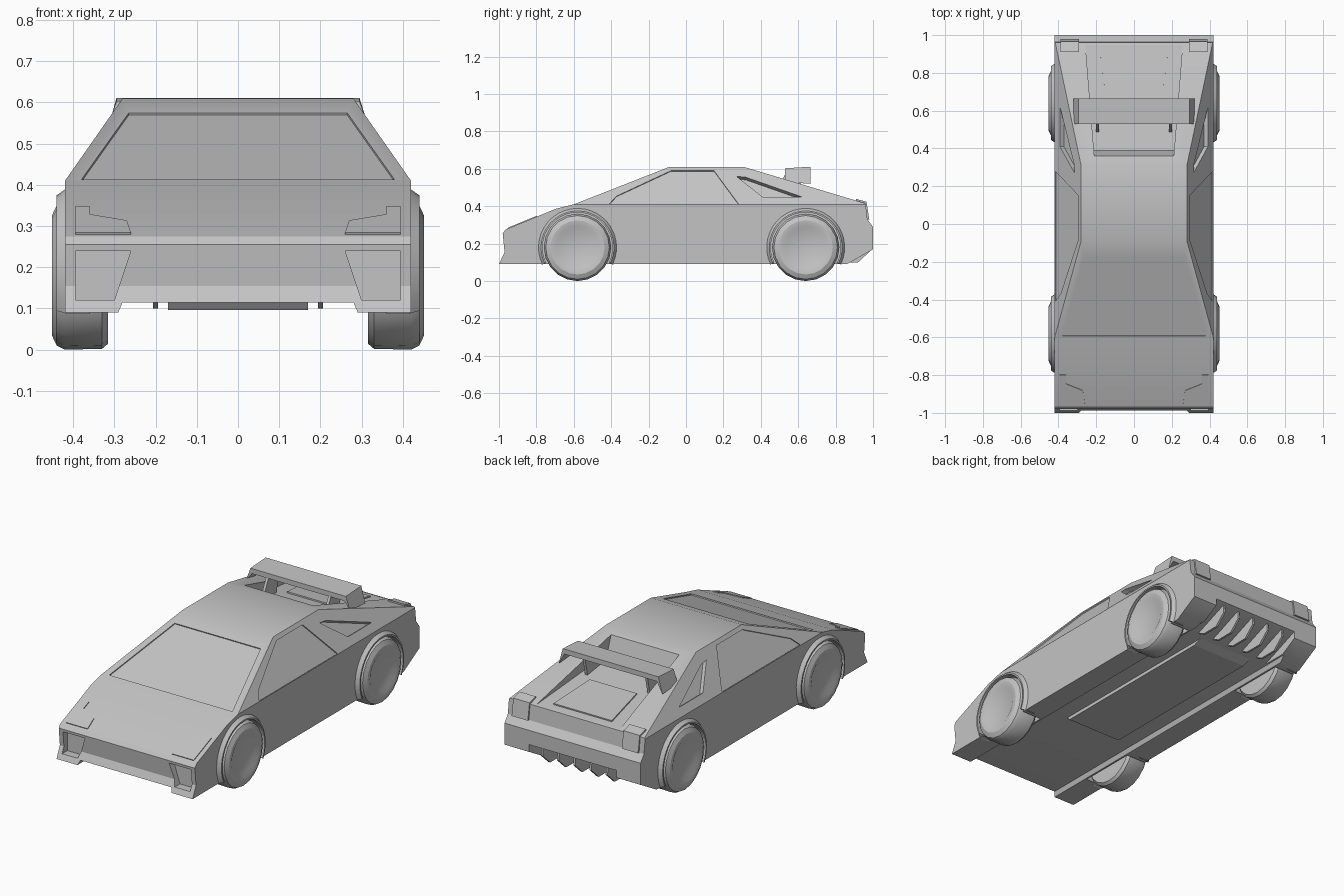
import bpy, bmesh
from math import sin, cos, radians
from mathutils import Vector

cube = bpy.data.objects.get("Cube")
if cube:
    bpy.data.objects.remove(cube, do_unlink=True)

grey = bpy.data.materials.new("light_grey")
grey.use_nodes = True
grey.diffuse_color = (0.55, 0.55, 0.55, 1)
grey.node_tree.nodes["Principled BSDF"].inputs["Base Color"].default_value = (0.55, 0.55, 0.55, 1)

WHEEL_Z = 0.18
AXLES = {"front": -0.58, "rear": 0.64}
SIDES = {"left": 1, "right": -1}


def finish(name, bm):
    bmesh.ops.recalc_face_normals(bm, faces=bm.faces[:])
    mesh = bpy.data.meshes.new(name)
    bm.to_mesh(mesh)
    bm.free()
    mesh.materials.append(grey)
    ob = bpy.data.objects.new(name, mesh)
    bpy.context.collection.objects.link(ob)
    return ob


def prism(name, pts, vec):
    """Outline swept along a vector."""
    bm = bmesh.new()
    a = [bm.verts.new(p) for p in pts]
    b = [bm.verts.new(Vector(p) + Vector(vec)) for p in pts]
    bm.faces.new(a)
    bm.faces.new(b)
    for i in range(len(a)):
        j = (i + 1) % len(a)
        bm.faces.new((a[i], a[j], b[j], b[i]))
    return finish(name, bm)


def across(name, profile, x0, x1):
    """Side profile of (y, z) swept from x0 to x1."""
    return prism(name, [(x0, y, z) for y, z in profile], (x1 - x0, 0, 0))


def lathe(name, yc, s, profile, start, sweep, steps):
    """Profile of (x, radius) turned round an axle, fully or in part."""
    full = sweep == 360
    bm = bmesh.new()
    rows = []
    for k in range(steps + (not full)):
        a = radians(start + sweep * k / steps)
        rows.append([bm.verts.new((s * x, yc + r * sin(a), WHEEL_Z + r * cos(a))) for x, r in profile])
    n, m = len(rows), len(profile)
    for i in range(n - (not full)):
        for j in range(m - full):
            p, q = rows[i], rows[(i + 1) % n]
            bm.faces.new((p[j], p[(j + 1) % m], q[(j + 1) % m], q[j]))
    if full:
        bm.faces.new([r[0] for r in rows])
        bm.faces.new([r[-1] for r in rows])
    else:
        bm.faces.new(rows[0])
        bm.faces.new(rows[-1])
    return finish(name, bm)


def cut(target, cutter):
    mod = target.modifiers.new("cut", "BOOLEAN")
    mod.operation = "DIFFERENCE"
    mod.solver = "EXACT"
    mod.object = cutter
    cutter.hide_render = True
    bpy.context.view_layer.objects.active = target
    bpy.ops.object.modifier_apply(modifier=mod.name)
    bpy.data.objects.remove(cutter, do_unlink=True)


def side(s, y, z):
    """Point on the sloping cabin side."""
    return (s * (0.42 - 0.7 * (z - 0.41)), y, z)


def recess(target, pts, normal, depth):
    n = Vector(normal).normalized()
    cut(target, prism("cutter", [Vector(p) - n * depth for p in pts], n * (depth + 0.05)))


# Wedge body with leaning cabin sides
outline = [(-1, 0.09), (-0.97, 0.155), (-0.98, 0.255), (-0.965, 0.275), (-0.7, 0.385),
           (-0.6, 0.41), (-0.09, 0.61), (0.31, 0.61), (0.96, 0.415), (0.97, 0.33),
           (1, 0.29), (1, 0.17), (0.86, 0.09)]
body = across("body", outline, -0.42, 0.42)
bm = bmesh.new()
bm.from_mesh(body.data)
for s in SIDES.values():
    res = bmesh.ops.bisect_plane(bm, geom=bm.verts[:] + bm.edges[:] + bm.faces[:],
                                 plane_co=(s * 0.42, 0, 0.41), plane_no=(s, 0, 0.7), clear_outer=True)
    edges = [e for e in bm.edges if e.is_boundary]
    bmesh.ops.holes_fill(bm, edges=edges, sides=0)
bmesh.ops.recalc_face_normals(bm, faces=bm.faces[:])
bm.to_mesh(body.data)
bm.free()

# Underbody trench between the sills, and the rear undercut
cut(body, prism("cutter", [(-0.295, -1.1, 0.08), (0.295, -1.1, 0.08), (0.28, -1.1, 0.115),
                           (-0.28, -1.1, 0.115)], (0, 2.2, 0)))
cut(body, across("cutter", [(0.75, 0.05), (0.75, 0.112), (1.05, 0.23), (1.05, 0.05)], -0.27, 0.27))

# Sunken rear deck between the buttresses
deck = across("cutter", [(0.36, 0.595), (0.39, 0.5), (0.95, 0.417), (1.05, 0.7), (0.36, 0.7)], -1, 1)
for v in deck.data.vertices:
    v.co.x *= 0.21 + 0.08 * (v.co.y - 0.36)
cut(body, deck)

# Windscreen
glass = []
for x, z in ((-0.38, 0.413), (0.38, 0.413), (0.265, 0.575), (-0.265, 0.575)):
    glass.append((x, -0.6 + (z - 0.41) * 2.55, z))
recess(body, glass, (0, -0.2, 0.51), 0.006)

for s in SIDES.values():
    # Side window and buttress intake
    window = [(-0.41, 0.413), (-0.37, 0.455), (-0.08, 0.59), (0.15, 0.59), (0.28, 0.413)]
    recess(body, [side(s, y, z) for y, z in window], (s, 0, 0.7), 0.006)
    intake = [(0.27, 0.56), (0.32, 0.555), (0.62, 0.45), (0.41, 0.45)]
    recess(body, [side(s, y, z) for y, z in intake], (s, 0, 0.7), 0.025)
    # Nose corner intake
    nose = [(0.395, 0.24), (0.26, 0.24), (0.3, 0.12), (0.395, 0.12)]
    cut(body, prism("cutter", [(s * x, -1.1, z) for x, z in nose], (0, 0.16, 0)))
    # Wheel wells
    for yc in AXLES.values():
        cut(body, lathe("cutter", yc, s, [(0.3, 0.19), (0.6, 0.19)], 0, 360, 32))

smooth = [body]
tyre = [(0.315, 0.11), (0.315, 0.165), (0.33, 0.178), (0.42, 0.18), (0.44, 0.17),
        (0.452, 0.145), (0.45, 0.12), (0.44, 0.1)]
flare = [(0.36, 0.187), (0.44, 0.187), (0.44, 0.195), (0.415, 0.212), (0.36, 0.212)]
for label, s in SIDES.items():
    for end, yc in AXLES.items():
        # Wheels and arch flares
        smooth.append(lathe(f"{end}_{label}_wheel", yc, s, tyre, 0, 360, 20))
        smooth.append(lathe(f"{end}_{label}_arch", yc, s, flare, -116, 232, 24))
    # Headlight cover on the bonnet
    cover = [(0.395, 0.345), (0.36, 0.345), (0.36, 0.325), (0.27, 0.31), (0.26, 0.28), (0.395, 0.28)]
    prism(f"{label}_headlight_cover",
          [(s * x, -0.965 + (z - 0.275) * 2.41, z - 0.001) for x, z in cover], (0, -0.002, 0.005))
    # Rear lamp wrapped over the tail edge
    lamp = [(0.91, 0.42), (0.91, 0.439), (0.965, 0.424), (0.98, 0.33), (0.93, 0.33)]
    across(f"{label}_rear_lamp", lamp, s * 0.29, s * 0.39)
    # Wing strut
    strut = [(0.48, 0.47), (0.54, 0.59), (0.63, 0.59), (0.6, 0.45)]
    across(f"{label}_wing_strut", strut, s * 0.185, s * 0.2)

# Rear wing with drooping tips
arch = [(0.295, 0.603), (-0.295, 0.603), (-0.32, 0.53), (-0.285, 0.575), (0.285, 0.575), (0.32, 0.53)]
wing = prism("rear_wing", [(x, 0.53, z) for x, z in arch], (0, 0.135, 0))
for v in wing.data.vertices:
    if v.co.y > 0.6:
        v.co.z += 0.008 if v.co.z > 0.56 else -0.01

# Engine cover on the deck
cover = [(-0.145, 0.64), (0.145, 0.64), (0.18, 0.91), (-0.18, 0.91)]
prism("engine_cover", [(x, y, 0.498 - 0.148 * (y - 0.39)) for x, y in cover], (0, 0.001, 0.009))

# Floor plate and rear diffuser fins
across("floor_plate", [(-0.35, 0.12), (-0.33, 0.096), (0.7, 0.096), (0.78, 0.125)], -0.17, 0.17)
for i in range(5):
    x = -0.2 + 0.1 * i
    across(f"diffuser_fin_{i + 1}", [(0.76, 0.13), (0.98, 0.22), (0.985, 0.16), (0.92, 0.1), (0.82, 0.1)],
           x - 0.006, x + 0.006)

# Smooth shading with crisp edges
bpy.ops.object.select_all(action="DESELECT")
for ob in smooth:
    ob.select_set(True)
bpy.context.view_layer.objects.active = body
bpy.ops.object.shade_smooth_by_angle(angle=radians(30))
